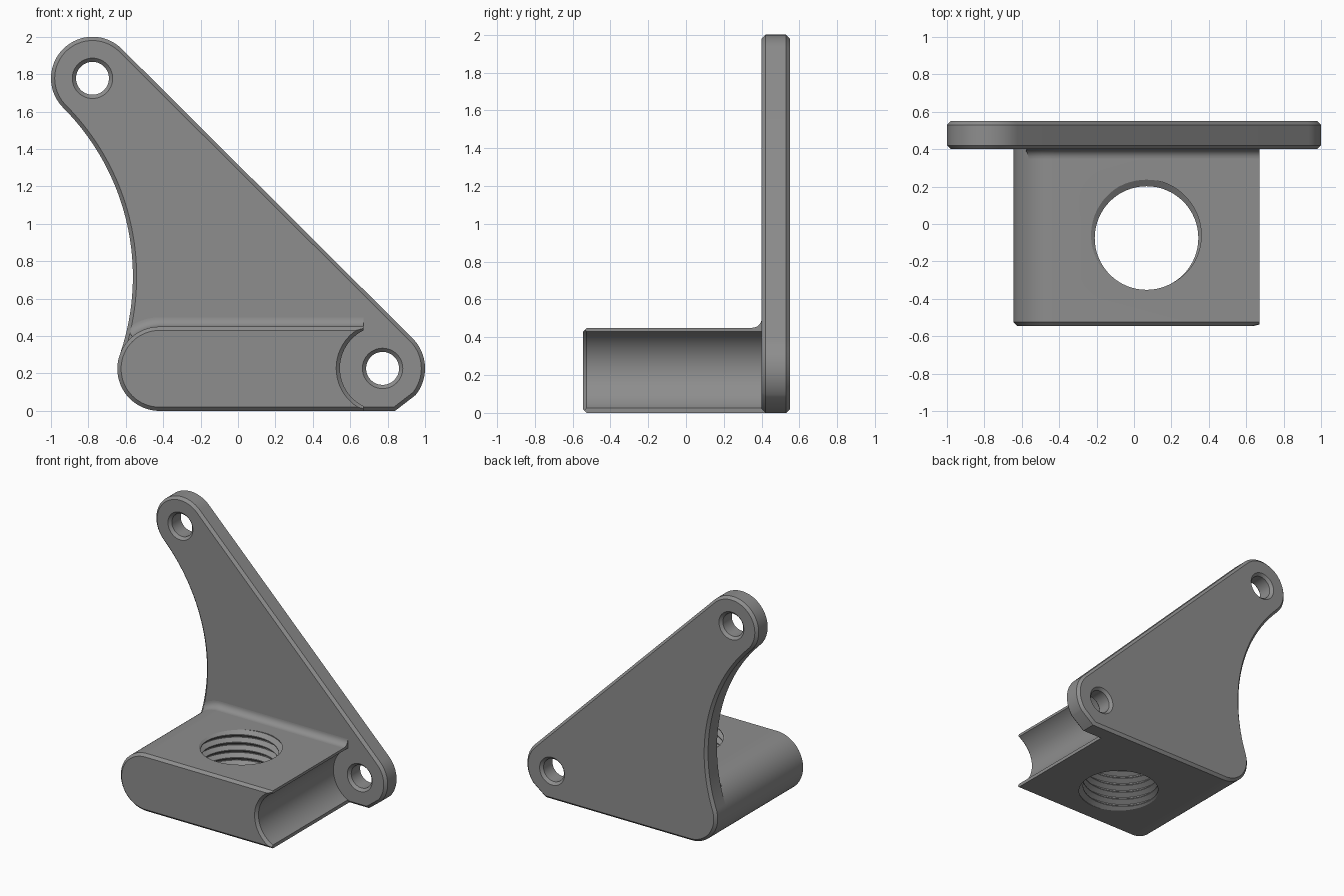
import bpy, bmesh, math
from mathutils import Vector

if "Cube" in bpy.data.objects:
    bpy.data.objects.remove(bpy.data.objects["Cube"])

grey = bpy.data.materials.new("machined_grey")
grey.diffuse_color = (0.27, 0.27, 0.27, 1)
grey.use_nodes = True
grey.node_tree.nodes["Principled BSDF"].inputs["Base Color"].default_value = grey.diffuse_color

CH = 0.02                       # edge chamfer
TOP, TOP_R = Vector((-0.778, 1.778)), 0.222       # upper lug
LOW, LOW_R = Vector((0.773, 0.227)), 0.227        # lower lug
HEEL, HEEL_R = Vector((-0.42, 0.225)), 0.225      # rounded heel
SWEEP_R = 1.28                                    # concave edge


def arc(c, r, a0, a1, n):
    """Points on an arc, angles in degrees."""
    angles = [math.radians(a0 + (a1 - a0) * i / n) for i in range(n + 1)]
    return [Vector((c[0] + r * math.cos(a), c[1] + r * math.sin(a))) for a in angles]


def bearing(a, b):
    d = b - a
    return math.degrees(math.atan2(d.y, d.x))


def clean(pts):
    return [p for i, p in enumerate(pts) if (p - pts[i - 1]).length > 0.002]


def inset(pts, d):
    """Mitred inward offset of a counter-clockwise outline."""
    out = []
    for i, p in enumerate(pts):
        a = (p - pts[i - 1]).normalized()
        b = (pts[(i + 1) % len(pts)] - p).normalized()
        na, nb = Vector((-a.y, a.x)), Vector((-b.y, b.x))
        out.append(p + (na + nb) * d / (1 + na.dot(nb)))
    return out


def finish(name, bm):
    bmesh.ops.recalc_face_normals(bm, faces=bm.faces)
    me = bpy.data.meshes.new(name)
    bm.to_mesh(me)
    bm.free()
    me.materials.append(grey)
    ob = bpy.data.objects.new(name, me)
    bpy.context.collection.objects.link(ob)
    return ob


def loft(name, rings, closed=False):
    """Skin equal-length rings of 3D points; cap the ends unless closed."""
    bm = bmesh.new()
    vs = [[bm.verts.new(p) for p in r] for r in rings]
    n = len(rings[0])
    for r0, r1 in zip(vs, vs[1:]):
        for i in range(n):
            j = (i + 1) % n
            bm.faces.new((r0[i], r0[j], r1[j], r1[i]))
    bm.faces.new(vs[0])
    bm.faces.new(vs[-1])
    return finish(name, bm)


def lathe_y(name, c, stations, n=64):
    """Round cutter along y from (y, radius) stations."""
    return loft(name, [[(p.x, y, p.y) for p in arc(c, r, 0, 360, n)[:-1]]
                       for y, r in stations])


def cut(ob, cutter):
    m = ob.modifiers.new("cut", 'BOOLEAN')
    m.operation, m.solver, m.object = 'DIFFERENCE', 'EXACT', cutter
    bpy.context.view_layer.objects.active = ob
    bpy.ops.object.modifier_apply(modifier=m.name)
    bpy.data.objects.remove(cutter)


# Centre of the concave sweep, tangent to the upper lug and the heel
ra, rb = SWEEP_R + TOP_R, SWEEP_R + HEEL_R
ab = HEEL - TOP
dist = ab.length
u = ab / dist
along = (ra * ra - rb * rb + dist * dist) / (2 * dist)
SWEEP = TOP + u * along + Vector((u.y, -u.x)) * math.sqrt(ra * ra - along * along)

# Mounting plate with chamfered rim
outline = clean(
    arc(LOW, LOW_R, -39, 45, 20)
    + arc(TOP, TOP_R, 45, bearing(TOP, SWEEP) % 360, 40)
    + arc(SWEEP, SWEEP_R, bearing(SWEEP, TOP), bearing(SWEEP, HEEL), 40)
    + arc(HEEL, HEEL_R, bearing(HEEL, SWEEP) % 360, 270, 28)
    + [Vector((0.84, 0))])
plate = loft("mounting_plate", [
    [(p.x, y, p.y) for p in inset(outline, d)]
    for y, d in ((0.40, CH), (0.40 + CH, 0), (0.55 - CH, 0), (0.55, CH))])

# Countersunk screw holes
for c in (TOP, LOW):
    cut(plate, lathe_y("screw_cutter", c,
                       [(0.35, 0.158), (0.42, 0.088), (0.53, 0.088), (0.60, 0.158)]))

# Block with rounded heel and chamfered front edge
section = arc(HEEL, HEEL_R, 90, 270, 48) + [Vector((0.67, 0)), Vector((0.67, 0.45))]
block = loft("threaded_block", [
    [(0.67 if p.x > 0.6 else p.x, y, p.y) for p in inset(section, d)]
    for y, d in ((-0.545, CH), (-0.545 + CH, 0), (0.42, 0))])

# Round channel clearing the lower screw
cut(block, lathe_y("channel_cutter", (0.77, 0.228),
                   [(-0.60, 0.30), (-0.525, 0.225), (0.45, 0.225)], 96))

# Threaded bore: helical cutter
N, PITCH, TURNS, BORE, ROOT = 64, 0.06, 12, 0.277, 0.312
thread = ((0.0, BORE), (0.12, BORE), (0.5, ROOT), (0.62, ROOT))
steps = [(k + t, r) for k in range(TURNS) for t, r in thread]
bm = bmesh.new()
grid = []
for i in range(N):
    a = 2 * math.pi * i / N
    grid.append([bm.verts.new((0.067 + r * math.cos(a), -0.075 + r * math.sin(a),
                               -0.14 + PITCH * (t + i / N))) for t, r in steps])
for i in range(N):
    left = grid[i]
    right = grid[i + 1] if i + 1 < N else grid[0][len(thread):]
    if i + 1 == N:
        left = left[:len(right)]
    for j in range(len(right) - 1):
        bm.faces.new((left[j], right[j], right[j + 1], left[j + 1]))
for z, low in ((-0.2, True), (0.7, False)):
    rim = [e for e in bm.edges if e.is_boundary
           and (sum(v.co.z for v in e.verts) / 2 < 0.2) == low]
    hub = bm.verts.new((0.067, -0.075, z))
    for e in rim:
        bm.faces.new((e.verts[0], e.verts[1], hub))
cut(block, finish("thread_cutter", bm))

# Fillet where the block top meets the plate, fading out at the concave edge
R = 0.05
curve = [(0.35 + R * math.sin(a), R - R * math.cos(a))
         for a in (math.pi / 2 * i / 8 for i in range(9))]
curve += [(0.42, R), (0.42, -0.01), (0.35, -0.01)]
rings = []
for a in range(130, 89, -4):
    d = Vector((math.cos(math.radians(a)), math.sin(math.radians(a))))
    ring = []
    for y, off in curve:
        p = HEEL + d * (HEEL_R + off)
        edge = SWEEP.x + math.sqrt(SWEEP_R ** 2 - (p.y - SWEEP.y) ** 2) + CH
        ring.append((max(p.x, edge), y, p.y))
    rings.append(ring)
rings.append([(0.67, y, 0.45 + off) for y, off in curve])
fillet = loft("fillet", rings)

# Smooth curved faces, keep chamfers crisp
for ob in (plate, block, fillet):
    bpy.ops.object.select_all(action='DESELECT')
    ob.select_set(True)
    bpy.context.view_layer.objects.active = ob
    bpy.ops.object.shade_smooth_by_angle(angle=math.radians(30))
